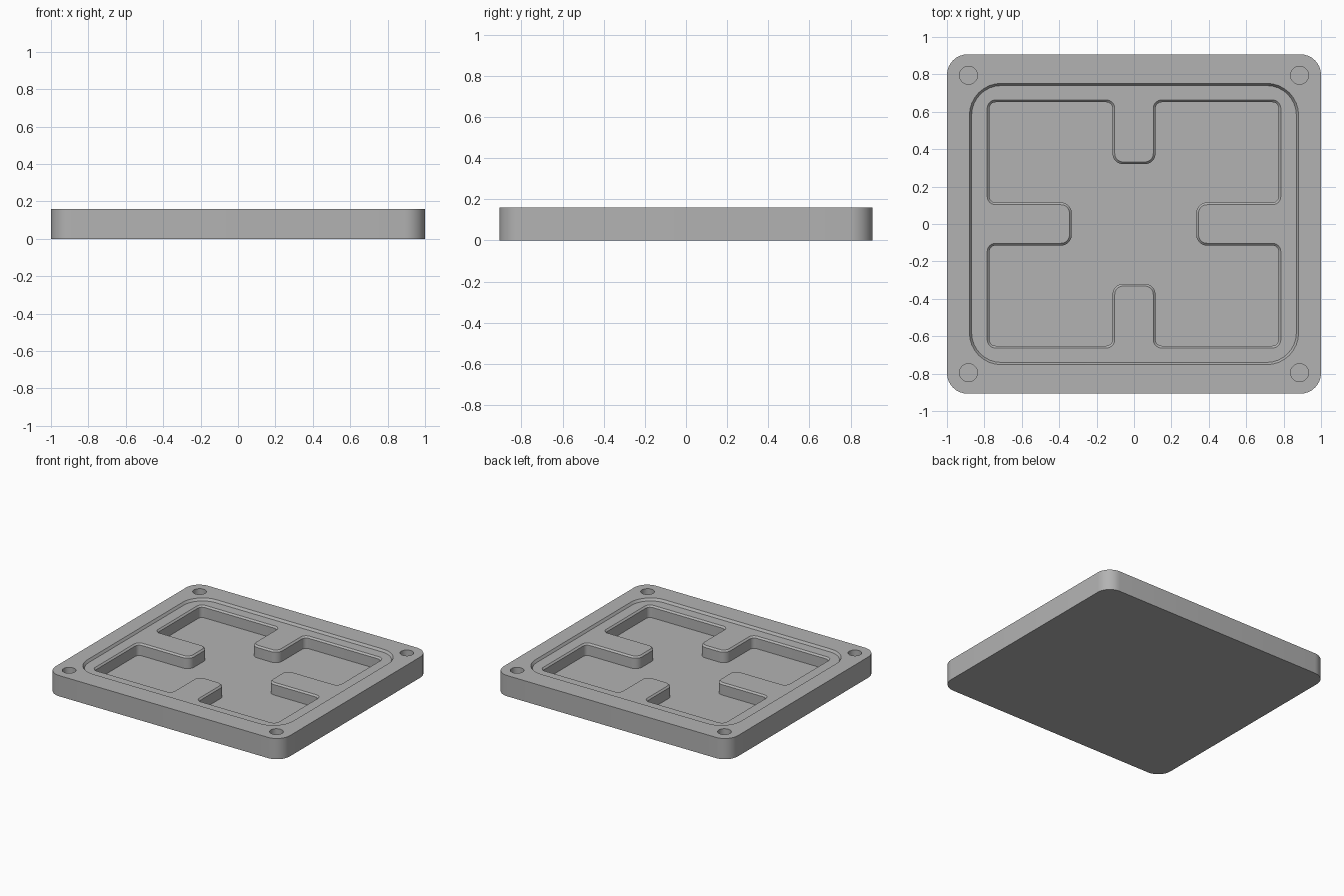
import bpy, bmesh, math
from mathutils import Vector

if "Cube" in bpy.data.objects:
    bpy.data.objects.remove(bpy.data.objects["Cube"])

HEIGHT, LEDGE, FLOOR = 0.16, 0.142, 0.05


def rounded(points, radius, inset=0.0, steps=8):
    """Offset a counter-clockwise right-angled outline inwards and round its corners."""
    out, n = [], len(points)
    for i in range(n):
        p = Vector(points[i])
        a = (p - Vector(points[i - 1])).normalized()
        b = (Vector(points[(i + 1) % n]) - p).normalized()
        turn = 1 if a.x * b.y - a.y * b.x > 0 else -1
        p = p + (b - a) * inset * turn
        r = radius - inset * turn
        centre = p + (b - a) * r
        for k in range(steps + 1):
            t = k / steps * math.pi / 2
            out.append(centre - b * r * math.cos(t) + a * r * math.sin(t))
    return out


def loft(name, rings):
    """Solid through matching outlines, given as (outline, z) from bottom to top."""
    bm = bmesh.new()
    loops = [[bm.verts.new((p.x, p.y, z)) for p in pts] for pts, z in rings]
    n = len(loops[0])
    for low, high in zip(loops, loops[1:]):
        for i in range(n):
            j = (i + 1) % n
            bm.faces.new((low[i], low[j], high[j], high[i]))
    bm.faces.new(loops[0][::-1])
    bm.faces.new(loops[-1])
    bmesh.ops.recalc_face_normals(bm, faces=bm.faces[:])
    mesh = bpy.data.meshes.new(name)
    bm.to_mesh(mesh)
    bm.free()
    obj = bpy.data.objects.new(name, mesh)
    bpy.context.collection.objects.link(obj)
    return obj


def rectangle(x, y):
    return [(-x, -y), (x, -y), (x, y), (-x, y)]


# Base plate
plate = loft("cover_plate", [(rounded(rectangle(1.0, 0.907), 0.11), z) for z in (0, HEIGHT)])

# Shallow recess with a sloped edge
recess_outline = rectangle(0.88, 0.752)
cutters = [loft("recess_cutter", [
    (rounded(recess_outline, 0.17, 0.012), LEDGE),
    (rounded(recess_outline, 0.17), HEIGHT),
    (rounded(recess_outline, 0.17), HEIGHT + 0.1)])]

# Deep pocket with four tabs reaching inwards and a chamfered rim
X, Y, TX, TY, W = 0.785, 0.663, 0.345, 0.332, 0.103
pocket_outline = [
    (-X, -Y), (-W, -Y), (-W, -TY), (W, -TY), (W, -Y),
    (X, -Y), (X, -W), (TX, -W), (TX, W), (X, W),
    (X, Y), (W, Y), (W, TY), (-W, TY), (-W, Y),
    (-X, Y), (-X, W), (-TX, W), (-TX, -W), (-X, -W)]
cutters.append(loft("pocket_cutter", [
    (rounded(pocket_outline, 0.045, 0.012), FLOOR),
    (rounded(pocket_outline, 0.045, 0.012), LEDGE - 0.012),
    (rounded(pocket_outline, 0.045), LEDGE),
    (rounded(pocket_outline, 0.045), HEIGHT + 0.2)]))

# Blind corner holes
for sx in (-1, 1):
    for sy in (-1, 1):
        circle = [Vector((sx * 0.885 + 0.048 * math.cos(k * math.pi / 16),
                          sy * 0.795 + 0.048 * math.sin(k * math.pi / 16))) for k in range(32)]
        cutters.append(loft("hole_cutter", [(circle, 0.06), (circle, HEIGHT + 0.1)]))

# Cut everything, then discard the cutters
bpy.context.view_layer.objects.active = plate
plate.select_set(True)
for cutter in cutters:
    mod = plate.modifiers.new("cut", 'BOOLEAN')
    mod.operation = 'DIFFERENCE'
    mod.solver = 'EXACT'
    mod.object = cutter
    bpy.ops.object.modifier_apply(modifier=mod.name)
    bpy.data.objects.remove(cutter)

# Finish
grey = bpy.data.materials.new("plain grey")
grey.diffuse_color = (0.45, 0.45, 0.45, 1)
grey.use_nodes = True
grey.node_tree.nodes["Principled BSDF"].inputs["Base Color"].default_value = grey.diffuse_color
plate.data.materials.clear()
plate.data.materials.append(grey)
bpy.ops.object.shade_smooth_by_angle(angle=math.radians(30))
